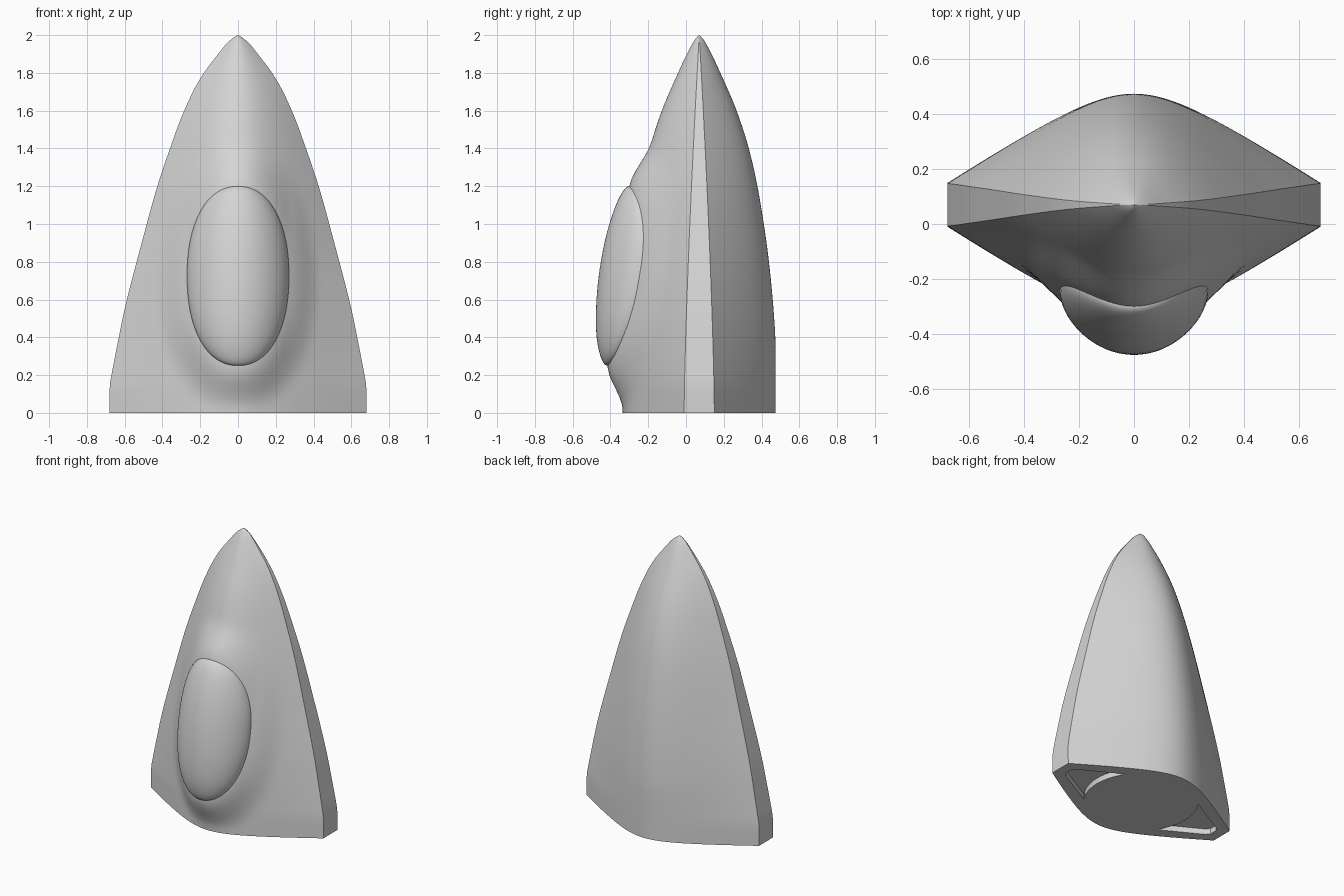
import bpy, bmesh, math

if "Cube" in bpy.data.objects:
    bpy.data.objects.remove(bpy.data.objects["Cube"])

grey = bpy.data.materials.new("hull_grey")
grey.diffuse_color = (0.66, 0.66, 0.66, 1)
grey.use_nodes = True
grey.node_tree.nodes["Principled BSDF"].inputs["Base Color"].default_value = grey.diffuse_color

# Profiles: (height, half width) and (height, rear y)
WIDTH = [(0, .68), (.14, .68), (.16, .677), (.35, .641), (.55, .60), (.9, .51), (1.2, .427),
         (1.4, .36), (1.6, .285), (1.77, .20), (1.9, .105), (1.965, .05), (1.99, .018), (2, .001)]
REAR = [(0, .475), (.3, .475), (.6, .459), (1.0, .412), (1.36, .343), (1.6, .268),
        (1.8, .182), (1.9, .135), (1.965, .1), (1.99, .082), (2, .0705)]
MID = .07                                   # y of the nose tip


def sample(table, z):
    """Smooth monotone-ish interpolation through a profile table."""
    n = len(table)
    for i in range(n - 1):
        (z0, a), (z1, b) = table[i], table[i + 1]
        if z <= z1:
            break
    h = z1 - z0
    s = (b - a) / h
    p = (a - table[i - 1][1]) / (z0 - table[i - 1][0]) if i else s
    q = (table[i + 2][1] - b) / (table[i + 2][0] - z1) if i < n - 2 else s
    m0 = (p + s) / 2 if p * s else 0
    m1 = (s + q) / 2 if q * s else 0
    t = max(0, min(1, (z - z0) / h))
    return (a * (2*t**3 - 3*t*t + 1) + b * (3*t*t - 2*t**3)
            + h * (m0 * (t**3 - 2*t*t + t) + m1 * (t**3 - t*t)))


def strip(z):
    """Half thickness of the flat side edge."""
    return .08 * (1 - (z / 2) ** 1.4)


def depth(x, z):
    """Hull distance from the mid plane at x, z."""
    u = min(1, abs(x) / sample(WIDTH, z))
    a = .33 + .8 * (z / 2) ** 1.7
    top = math.sqrt(1 + a * a)
    g = (top - math.sqrt(u * u + a * a)) / (top - a)
    e = strip(z)
    return e + (sample(REAR, z) - MID - e) * g


CZ, RX, RZ, POW = .725, .27, .475, 2.2      # rounded canopy outline


def front_y(x, z):
    """Front hull surface with the swelling that carries the canopy."""
    dx, dz = abs(x) / RX, abs(z - CZ) / RZ
    d = (dx ** POW + dz ** POW) ** (1 / POW)
    t = max(0, min(1, (d - 1) / (.5 + .1 * dx / max(d, .01))))
    u = min(1, abs(x) / sample(WIDTH, z))
    bump = .08 - .018 * max(0, min(1, (z - .4) / .8)) - .032 * min(1, dx * dx)
    return MID - depth(x, z) - bump * (1 - t * t * (3 - 2 * t)) * min(1, (1 - u) * 3)


def make(name, bm):
    bmesh.ops.recalc_face_normals(bm, faces=bm.faces)
    me = bpy.data.meshes.new(name)
    bm.to_mesh(me)
    bm.free()
    ob = bpy.data.objects.new(name, me)
    bpy.context.collection.objects.link(ob)
    me.materials.append(grey)
    return ob


def activate(ob):
    bpy.ops.object.select_all(action='DESELECT')
    ob.select_set(True)
    bpy.context.view_layer.objects.active = ob


def bridge(bm, a, b):
    n = len(a)
    for i in range(n):
        bm.faces.new((a[i], a[(i + 1) % n], b[(i + 1) % n], b[i]))


# Hull: lofted cross-sections from base to nose
bm = bmesh.new()
N = 48
levels = [1.8 * i / 45 for i in range(45)] + [2 - .2 * (1 - i / 14) ** 2 for i in range(15)]
rings = []
for z in levels:
    w = sample(WIDTH, z)
    xs = [w * (2 * i / N - 1) for i in range(N + 1)]
    pts = [(x, front_y(x, z), z) for x in xs] + [(x, MID + depth(x, z), z) for x in reversed(xs)]
    rings.append([bm.verts.new(p) for p in pts])
for a, b in zip(rings, rings[1:]):
    bridge(bm, a, b)
bm.faces.new(rings[0])
bm.faces.new(rings[-1])
hull = make("hull", bm)

# Base pockets: two mirrored recesses with a curved inner wall
bm = bmesh.new()
for s in (-1, 1):
    outline = [(.585, -.055), (.61, -.03), (.61, .03), (.585, .055)]
    outline += [(.37 * math.cos(t), .37 * math.sin(t))
                for t in [math.radians(35 - 70 * i / 12) for i in range(13)]]
    low = [bm.verts.new((s * x, y + MID, -.04)) for x, y in outline]
    high = [bm.verts.new((s * x, y + MID, .04)) for x, y in outline]
    bridge(bm, low, high)
    bm.faces.new(low)
    bm.faces.new(high)
cutter = make("pocket_cutter", bm)
cutter.hide_render = True

activate(hull)
mod = hull.modifiers.new("pockets", 'BOOLEAN')
mod.operation = 'DIFFERENCE'
mod.solver = 'EXACT'
mod.object = cutter
bpy.ops.object.modifier_apply(modifier=mod.name)
bpy.data.objects.remove(cutter)

# Canopy: rounded dome following the hull front
bm = bmesh.new()
SEG, RINGS = 64, 16
rings = []
for k in range(1, RINGS + 1):
    a = math.pi / 2 * k / RINGS
    d = math.sin(a)
    ring = []
    for i in range(SEG):
        t = 2 * math.pi * i / SEG
        c, s = math.cos(t), math.sin(t)
        d2 = d / (abs(c) ** POW + abs(s) ** POW) ** (1 / POW)
        x, z = RX * d2 * c, CZ + RZ * d2 * s
        lift = (.08 + .05 * (d2 * c) ** 2) * math.cos(a) + .002
        ring.append(bm.verts.new((x, front_y(x, z) - lift, z)))
    rings.append(ring)
rings.append([bm.verts.new((v.co.x, v.co.y + .02, v.co.z)) for v in rings[-1]])
for a, b in zip(rings, rings[1:]):
    bridge(bm, a, b)
tip = bm.verts.new((0, front_y(0, CZ) - .082, CZ))
for i in range(SEG):
    bm.faces.new((tip, rings[0][i], rings[0][(i + 1) % SEG]))
canopy = make("canopy", bm)

for ob in (hull, canopy):
    activate(ob)
    bpy.ops.object.shade_smooth_by_angle(angle=math.radians(30))
